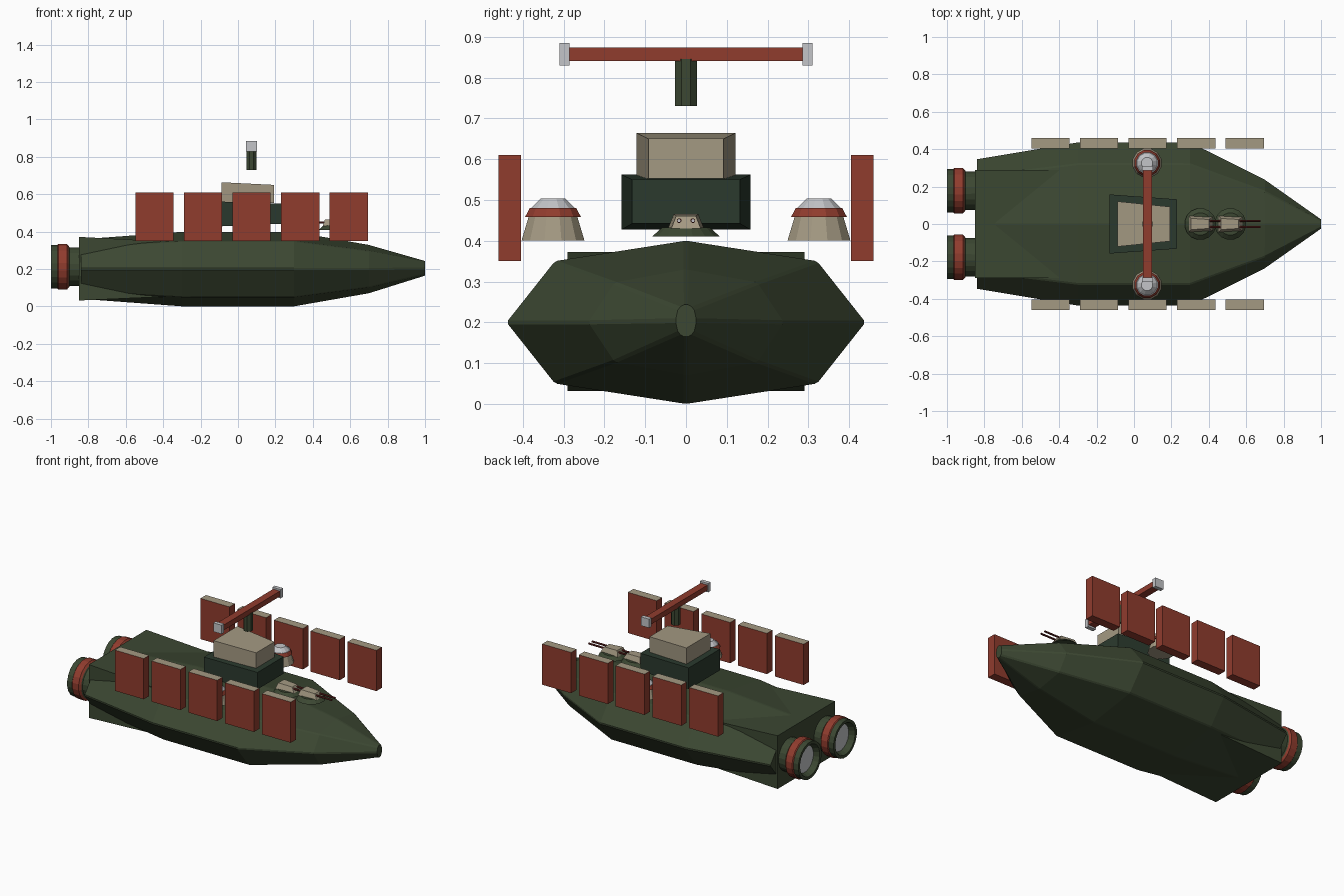
import bpy, bmesh, math
from mathutils import Vector

if "Cube" in bpy.data.objects:
    bpy.data.objects.remove(bpy.data.objects["Cube"])


def material(name, rgb):
    m = bpy.data.materials.new(name)
    m.diffuse_color = (*rgb, 1)
    m.use_nodes = True
    m.node_tree.nodes["Principled BSDF"].inputs["Base Color"].default_value = m.diffuse_color
    return m


GREEN = material("hull green", (0.045, 0.064, 0.032))
DARK = material("dark green", (0.024, 0.042, 0.027))
RED = material("rust red", (0.28, 0.045, 0.027))
GUN = material("gun red", (0.13, 0.018, 0.015))
BEIGE = material("sand beige", (0.37, 0.32, 0.225))
GREY = material("light grey", (0.55, 0.56, 0.58))


def loft(name, rings, mats, rule=None, bevel=0):
    """Skin a list of equal-sized point rings, capping both ends."""
    bm = bmesh.new()
    vr = [[bm.verts.new(p) for p in r] for r in rings]
    n = len(vr[0])
    for k, (a, b) in enumerate(zip(vr, vr[1:])):
        for i in range(n):
            j = (i + 1) % n
            f = bm.faces.new((a[i], a[j], b[j], b[i]))
            f.material_index = rule(k) if rule else 0
    bm.faces.new(vr[0]).material_index = rule(0) if rule else 0
    bm.faces.new(vr[-1]).material_index = rule(len(rings) - 1) if rule else 0
    bmesh.ops.recalc_face_normals(bm, faces=bm.faces)
    if bevel:
        edges = [e for e in bm.edges if abs((e.verts[0].co - e.verts[1].co).x) > 0.1]
        bmesh.ops.bevel(bm, geom=edges, offset=bevel, segments=1, affect='EDGES')
    me = bpy.data.meshes.new(name)
    bm.to_mesh(me)
    bm.free()
    for m in mats:
        me.materials.append(m)
    ob = bpy.data.objects.new(name, me)
    bpy.context.collection.objects.link(ob)
    return ob


def rect(x, hy, z0, z1, cy=0):
    return [(x, cy - hy, z0), (x, cy + hy, z0), (x, cy + hy, z1), (x, cy - hy, z1)]


def box(name, c, s, mats):
    return loft(name, [rect(c[0] + d * s[0] / 2, s[1] / 2, c[2] - s[2] / 2, c[2] + s[2] / 2, c[1])
                       for d in (-1, 1)], mats)


def lathe(name, profile, origin, axis, n, mats, rule=None):
    """Turned part: profile is (radius, distance along axis)."""
    o, rings = Vector(origin), []
    for r, h in profile:
        ring = []
        for i in range(n):
            a = 2 * math.pi * (i + 0.5) / n
            u, v = r * math.cos(a), r * math.sin(a)
            ring.append(o + (Vector((u, v, h)) if axis == 'Z' else Vector((h, u, v))))
        rings.append(ring)
    return loft(name, rings, mats, rule)


# Hull: eight-sided section lofted from stern to nose
section = [(0, 1), (0.73, 0.75), (1, 0), (0.73, -0.75), (0, -1), (-0.73, -0.75), (-1, 0), (-0.73, 0.75)]
stations = [(-0.84, 0.35, 0.16), (-0.3, 0.44, 0.2), (0.3, 0.44, 0.2), (0.7, 0.24, 0.13), (1, 0.026, 0.042)]
loft("hull", [[(x, w * y, 0.2 + (0.004 if x == 1 else 0) + h * z) for y, z in section]
              for x, w, h in stations], [GREEN], bevel=0.006)

# Stern block whose corners stand out of the tapering hull
loft("stern_block", [rect(-0.85, 0.29, 0.032, 0.372), rect(-0.4, 0.29, 0.052, 0.348)], [GREEN])

# Bridge: two stacked blocks narrowing towards the nose
loft("bridge_lower", [rect(-0.13, 0.158, 0.427, 0.562), rect(0.23, 0.132, 0.442, 0.55)], [DARK])
loft("bridge_upper", [rect(-0.088, 0.121, 0.558, 0.664), rect(0.193, 0.092, 0.552, 0.65)], [BEIGE])

# Twin-gun turrets on the foredeck
for k, x in enumerate((0.355, 0.515), 1):
    lathe(f"turret_base_{k}", [(0.085, 0), (0.06, 0.022)], (x, 0, 0.41), 'Z', 16, [GREEN])
    head = [[(x - 0.062, s * 0.044, 0.43) for s in (-1, 1)] + [(x + 0.065, s * 0.036, 0.43) for s in (1, -1)],
            [(x - 0.05, s * 0.03, 0.465) for s in (-1, 1)] + [(x + 0.045, s * 0.024, 0.461) for s in (1, -1)]]
    loft(f"turret_head_{k}", head, [BEIGE])
    for s in (-1, 1):
        lathe(f"turret_gun_{k}_{'right' if s < 0 else 'left'}",
              [(0.006, 0.03), (0.006, 0.16), (0.004, 0.16), (0.004, 0.155)],
              (x, s * 0.017, 0.449), 'X', 8, [GUN, GREY], lambda i: 1 if i == 3 else 0)

# Mast with sensor bar and end caps
lathe("mast", [(0.029, 0), (0.029, 0.115)], (0.072, 0, 0.73), 'Z', 8, [GREEN])
box("sensor_bar", (0.072, 0, 0.857), (0.048, 0.58, 0.034), [RED])

for s, side in ((-1, "right"), (1, "left")):
    box(f"sensor_cap_{side}", (0.072, s * 0.298, 0.857), (0.058, 0.025, 0.056), [GREY])

    # Side domes: sand base, red band, grey cap
    lathe(f"dome_{side}", [(0.08, 0), (0.062, 0.058), (0.071, 0.058), (0.059, 0.08), (0.055, 0.08), (0.031, 0.104)],
          (0.07, s * 0.326, 0.4), 'Z', 12, [BEIGE, RED, GREY], lambda k: (0, 1, 1, 2, 2, 2)[k])

    # Engine nozzle: pipe, red band, open lip and recessed grey disc
    lathe(f"engine_{side}",
          [(0.1, 0.1), (0.105, -0.06), (0.112, -0.065), (0.124, -0.075), (0.124, -0.12), (0.118, -0.125),
           (0.118, -0.16), (0.1, -0.16), (0.085, -0.125)],
          (-0.84, s * 0.178, 0.212), 'X', 20, [GREEN, RED, GREY],
          lambda k: 2 if k == 8 else 1 if k in (2, 3, 4) else 0)

    # Shield panels: red with sand-coloured top edge
    for k in range(5):
        p = box(f"shield_panel_{side}_{k + 1}", (-0.446 + 0.2595 * k, s * 0.432, 0.48),
                (0.204, 0.055, 0.26), [RED, BEIGE])
        for f in p.data.polygons:
            f.material_index = 1 if f.normal.z > 0.9 else 0
